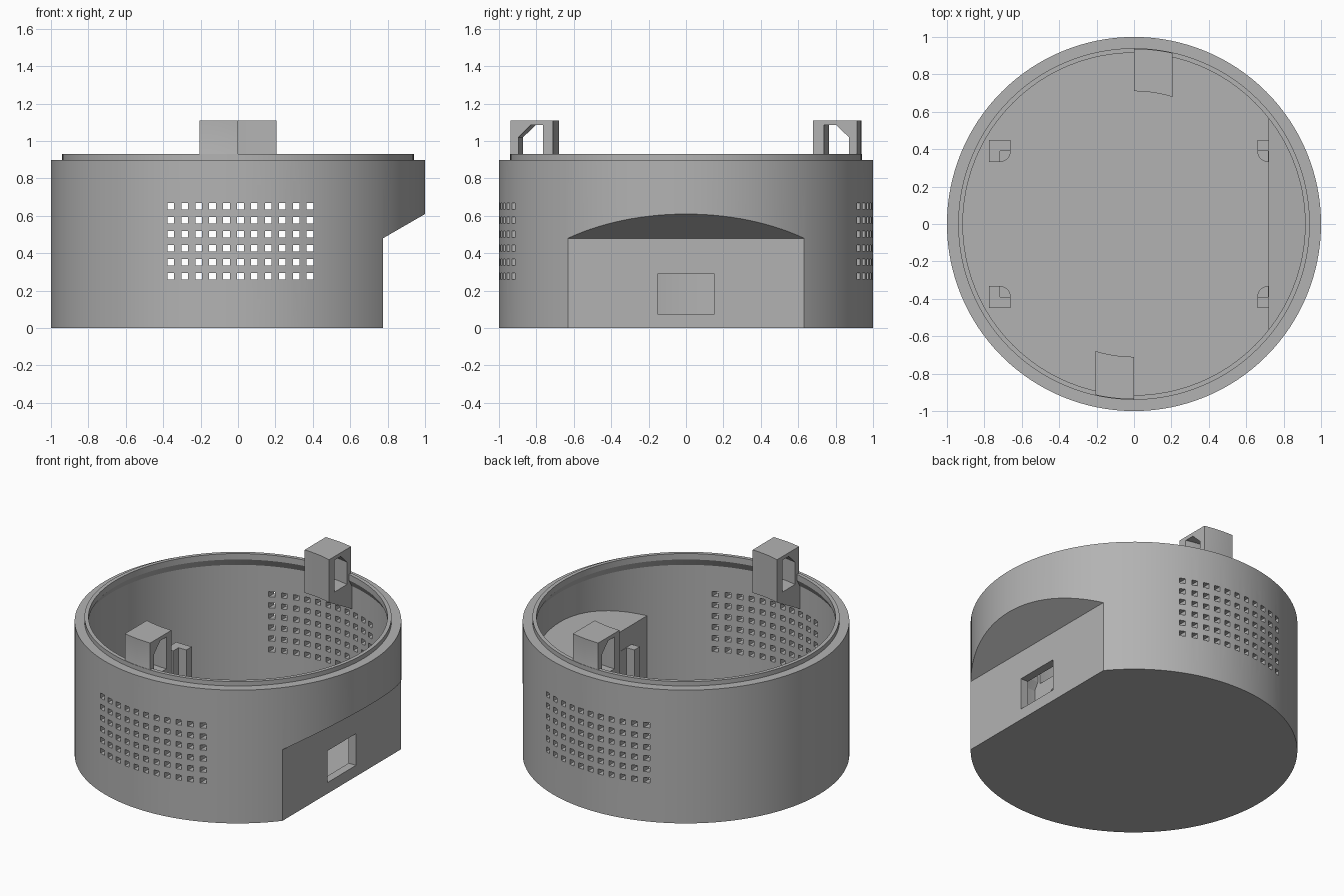
import bpy, bmesh, math
from mathutils import Vector

cube = bpy.data.objects.get("Cube")
if cube:
    bpy.data.objects.remove(cube, do_unlink=True)

GREY = (0.45, 0.45, 0.45, 1)
mat = bpy.data.materials.new("grey plastic")
mat.use_nodes = True
mat.diffuse_color = GREY
mat.node_tree.nodes["Principled BSDF"].inputs["Base Color"].default_value = GREY


def make(name, bm):
    bmesh.ops.recalc_face_normals(bm, faces=bm.faces)
    me = bpy.data.meshes.new(name)
    bm.to_mesh(me)
    bm.free()
    me.materials.append(mat)
    ob = bpy.data.objects.new(name, me)
    bpy.context.collection.objects.link(ob)
    return ob


def lathe(name, profile, steps=128):
    """Revolve (r, z) points, starting and ending on the axis."""
    bm = bmesh.new()
    vs = [bm.verts.new((r, 0, z)) for r, z in profile]
    es = [bm.edges.new(pair) for pair in zip(vs, vs[1:])]
    bmesh.ops.spin(bm, geom=vs + es, cent=(0, 0, 0), axis=(0, 0, 1),
                   angle=math.tau, steps=steps, use_merge=True)
    bmesh.ops.remove_doubles(bm, verts=bm.verts, dist=1e-5)
    return make(name, bm)


def prism(name, points, vec):
    bm = bmesh.new()
    face = bm.faces.new([bm.verts.new(p) for p in points])
    new = bmesh.ops.extrude_face_region(bm, geom=[face])["geom"]
    bmesh.ops.translate(bm, vec=Vector(vec),
                        verts=[v for v in new if isinstance(v, bmesh.types.BMVert)])
    return make(name, bm)


def curved_prism(name, profile, x0, x1, steps=10):
    """Sweep an (r, z) outline along x so that it follows the round wall."""
    bm = bmesh.new()
    rings = []
    for i in range(steps + 1):
        x = x0 + (x1 - x0) * i / steps
        rings.append([bm.verts.new((x, math.sqrt(r * r - x * x), z)) for r, z in profile])
    n = len(profile)
    for a, b in zip(rings, rings[1:]):
        for j in range(n):
            k = (j + 1) % n
            bm.faces.new((a[j], a[k], b[k], b[j]))
    bm.faces.new(rings[0])
    bm.faces.new(rings[-1])
    return make(name, bm)


def boxes(name, items):
    bm = bmesh.new()
    for centre, size in items:
        vs = bmesh.ops.create_cube(bm, size=1)["verts"]
        bmesh.ops.scale(bm, vec=size, verts=vs)
        bmesh.ops.translate(bm, vec=centre, verts=vs)
    return make(name, bm)


def activate(ob):
    bpy.ops.object.select_all(action='DESELECT')
    ob.select_set(True)
    bpy.context.view_layer.objects.active = ob


def cut(ob, cutter):
    mod = ob.modifiers.new("cut", 'BOOLEAN')
    mod.operation, mod.solver, mod.object = 'DIFFERENCE', 'EXACT', cutter
    activate(ob)
    bpy.ops.object.modifier_apply(modifier=mod.name)
    bpy.data.objects.remove(cutter, do_unlink=True)


def smooth(ob):
    activate(ob)
    bpy.ops.object.shade_smooth_by_angle(angle=math.radians(25))


def side_wedge(x, z):
    """Flat side with a sloping roof running out to the round wall."""
    slope = math.tan(math.radians(30))
    pts = [(x, -1.5, -0.5), (x, -1.5, z),
           (1.5, -1.5, z + (1.5 - x) * slope), (1.5, -1.5, -0.5)]
    return prism("wedge_cutter", pts, (0, 3, 0))


# Round housing with a raised lip and one flattened side
housing = lathe("housing", [(0, 0), (1, 0), (1, 0.9), (0.94, 0.9), (0.94, 0.93), (0, 0.93)])
cut(housing, side_wedge(0.775, 0.48))
cavity = lathe("cavity_cutter", [(0, 0.055), (0.945, 0.055), (0.945, 0.84),
                                 (0.915, 0.89), (0.915, 1.2), (0, 1.2)])
cut(cavity, side_wedge(0.72, 0.51))
cut(housing, cavity)

# Vent grids through front and back, and the port in the flat side
step = 0.0745
cut(housing, boxes("vent_cutter", [((0.013 + (i - 5) * step, 0, 0.278 + j * step),
                                    (0.036, 2.4, 0.034))
                                   for i in range(11) for j in range(6)]))
cut(housing, boxes("port_cutter", [((0.75, 0, 0.182), (0.3, 0.306, 0.214))]))
smooth(housing)

# Hollow locking clips, the front one turned half way round
for name, turn in (("back_clip", 0), ("front_clip", math.pi)):
    clip = curved_prism(name, [(0.71, 1.11), (0.937, 1.11), (0.937, 0.89),
                               (0.955, 0.84), (0.955, 0.68), (0.71, 0.82)], 0, 0.205)
    cut(clip, curved_prism("clip_cutter", [(0.765, 1.085), (0.83, 1.085), (0.895, 1.02),
                                           (0.895, 0.87), (0.765, 0.87)], -0.05, 0.25))
    clip.rotation_euler.z = turn
    smooth(clip)

# Four corner posts: a rounded foot with a taller L-shaped guard
h, floor, seat, top = 0.058, 0.05, 0.15, 0.38
for sx, side in ((-1, "right"), (1, "left")):
    for sy, end in ((-1, "front"), (1, "back")):
        cx, cy = 0.717 * sx, 0.39 * sy
        arc = [(-h * math.cos(a), -h * math.sin(a))
               for a in (math.pi / 2 * i / 8 for i in range(9))]
        foot = [(-h, h)] + arc + [(h, -h), (h, h)]
        guard = [(-h, h), (-h, 0), (0, 0), (0, -h), (h, -h), (h, h)]
        for part, outline, z0, z1 in (("foot", foot, floor, seat), ("guard", guard, seat, top)):
            post = prism(f"{end}_{side}_post_{part}",
                         [(cx + sx * x, cy + sy * y, z0) for x, y in outline],
                         (0, 0, z1 - z0))
            smooth(post)
